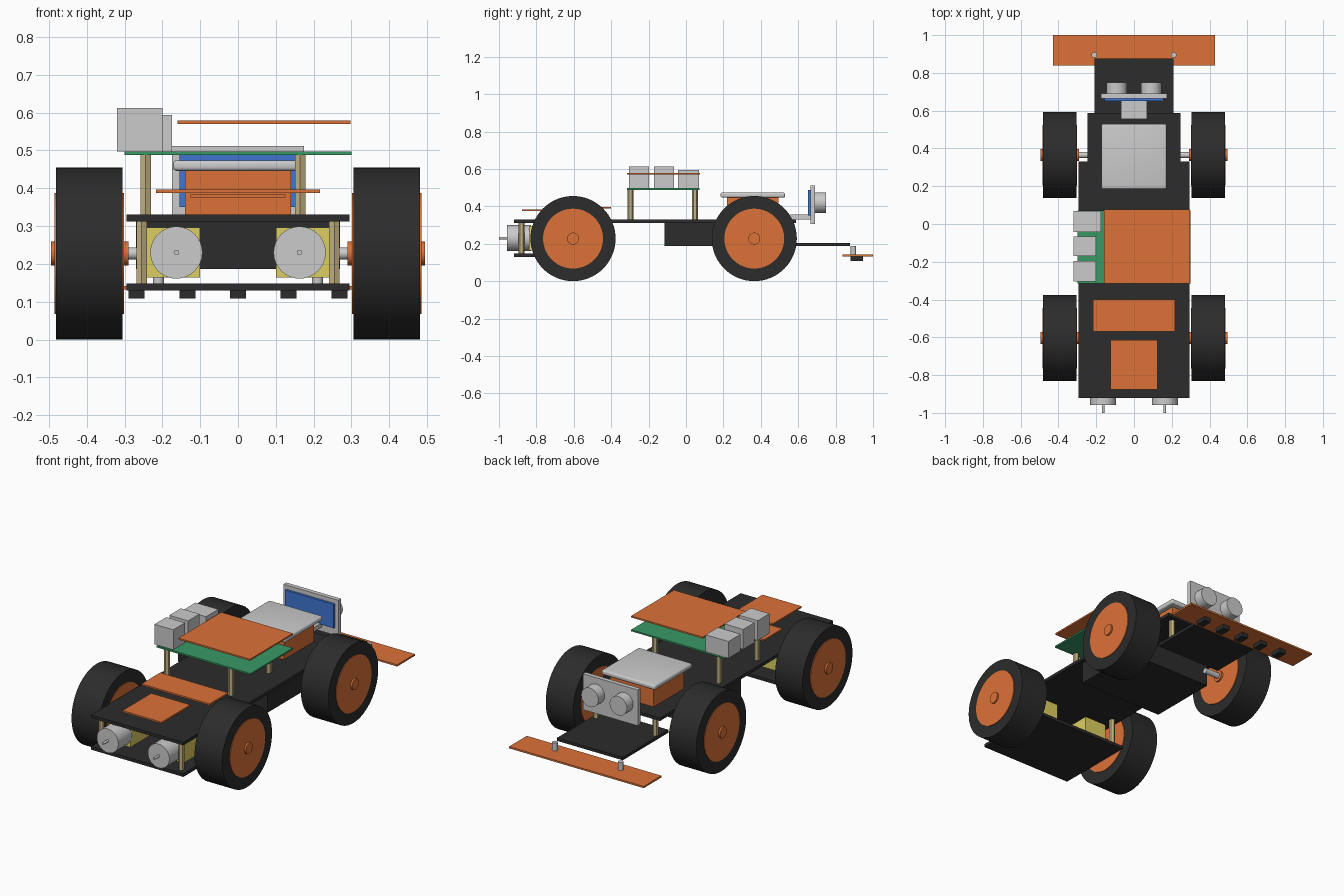
import bpy, bmesh, math
from mathutils import Matrix, Vector

if "Cube" in bpy.data.objects:
    bpy.data.objects.remove(bpy.data.objects["Cube"])


def material(name, rgb):
    m = bpy.data.materials.new(name)
    m.diffuse_color = (*rgb, 1)
    m.use_nodes = True
    m.node_tree.nodes["Principled BSDF"].inputs["Base Color"].default_value = m.diffuse_color
    return m


BLACK = material("black", (0.025, 0.025, 0.025))
ORANGE = material("orange", (0.72, 0.17, 0.04))
GREEN = material("green", (0.04, 0.32, 0.13))
BLUE = material("blue", (0.05, 0.18, 0.65))
YELLOW = material("yellow", (0.72, 0.62, 0.12))
BRASS = material("brass", (0.55, 0.45, 0.22))


def make_object(name, bm, mat=None, smooth=False):
    mesh = bpy.data.meshes.new(name)
    bmesh.ops.recalc_face_normals(bm, faces=bm.faces[:])
    bm.to_mesh(mesh)
    bm.free()
    ob = bpy.data.objects.new(name, mesh)
    bpy.context.collection.objects.link(ob)
    if mat:
        mesh.materials.append(mat)
    if smooth:
        bpy.ops.object.select_all(action='DESELECT')
        ob.select_set(True)
        bpy.context.view_layer.objects.active = ob
        bpy.ops.object.shade_smooth_by_angle(angle=math.radians(35))
    return ob


def box(name, x, y, z, mat=None):
    """Box from (min, max) ranges."""
    bm = bmesh.new()
    bmesh.ops.create_cube(bm, size=1)
    for v in bm.verts:
        v.co = Vector([(a + b) / 2 + c * (b - a) for (a, b), c in zip((x, y, z), v.co)])
    return make_object(name, bm, mat)


def rod(name, start, end, r, mat=None, sides=32):
    """Cylinder between two points."""
    start, end = Vector(start), Vector(end)
    d = end - start
    bm = bmesh.new()
    bmesh.ops.create_cone(bm, cap_ends=True, segments=sides, radius1=r, radius2=r, depth=d.length)
    turn = d.to_track_quat('Z', 'Y').to_matrix().to_4x4()
    bmesh.ops.transform(bm, verts=bm.verts[:], matrix=Matrix.Translation((start + end) / 2) @ turn)
    return make_object(name, bm, mat, sides > 8)


def standoff(name, x, y, z0, z1):
    return rod(name, (x, y, z0), (x, y, z1), 0.016, BRASS, 6)


# Stepped main deck
half = [(0.295, -0.92), (0.295, 0.33), (0.245, 0.33), (0.245, 0.587)]
outline = half + [(-x, y) for x, y in reversed(half)]
bm = bmesh.new()
face = bm.faces.new([bm.verts.new((x, y, 0.312)) for x, y in outline])
ext = bmesh.ops.extrude_face_region(bm, geom=[face])
bmesh.ops.translate(bm, vec=(0, 0, 0.018), verts=[v for v in ext['geom'] if isinstance(v, bmesh.types.BMVert)])
make_object("main_deck", bm, BLACK)

# Lower plates and battery
box("lower_motor_plate", (-0.295, 0.295), (-0.92, -0.45), (0.13, 0.148), BLACK)
box("battery_pack", (-0.27, 0.27), (-0.115, 0.3), (0.187, 0.312), BLACK)
box("lower_sensor_plate", (-0.21, 0.21), (0.46, 0.877), (0.187, 0.204), BLACK)

# Wheels with rims, hubs and axles
for s, side in ((-1, "left"), (1, "right")):
    for y, end in ((-0.604, "front"), (0.365, "back")):
        for part, x0, x1, r, mat in (("tyre", 0.305, 0.481, 0.2275, BLACK), ("rim", 0.301, 0.485, 0.16, ORANGE),
                                     ("hub", 0.29, 0.495, 0.032, ORANGE), ("axle", 0.2, 0.3, 0.016, None)):
            rod(f"{end}_{side}_{part}", (s * x0, y, 0.2275), (s * x1, y, 0.2275), r, mat,
                64 if part in ("tyre", "rim") else 24)

    # Drive motors
    mx = s * 0.163
    box(f"{side}_gearbox", tuple(sorted((s * 0.1, s * 0.24))), (-0.84, -0.53), (0.164, 0.296), YELLOW)
    rod(f"{side}_motor_can", (mx, -0.957, 0.23), (mx, -0.83, 0.23), 0.069)
    rod(f"{side}_motor_shaft", (mx, -1, 0.23), (mx, -0.95, 0.23), 0.007, None, 16)

    # Deck standoffs and sensor bar posts
    for y in (-0.88, -0.49):
        standoff(f"{side}_motor_standoff", s * 0.255, y, 0.148, 0.312)
    standoff(f"{side}_sensor_standoff", s * 0.19, 0.55, 0.204, 0.312)
    rod(f"{side}_bar_post", (s * 0.21, 0.895, 0.142), (s * 0.21, 0.895, 0.187), 0.015, None, 20)

    # Distance sensor eyes
    rod(f"{side}_sensor_eye", (s * 0.091, 0.685, 0.42), (s * 0.091, 0.748, 0.42), 0.055)

# Line sensor bar
box("line_sensor_bar", (-0.43, 0.43), (0.838, 1), (0.132, 0.142), ORANGE)
for i in range(-2, 3):
    x = i * 0.134
    box("line_sensor", (x - 0.021, x + 0.021), (0.88, 0.945), (0.108, 0.132), BLACK)

# Distance sensor mount
box("sensor_panel", (-0.175, 0.175), (0.665, 0.69), (0.305, 0.512))
box("sensor_board", (-0.155, 0.155), (0.652, 0.666), (0.35, 0.488), BLUE)
box("sensor_bracket", (-0.07, 0.07), (0.555, 0.668), (0.33, 0.355))

# Computer board, ports and upper board
box("computer_board", (-0.3, 0.3), (-0.315, 0.072), (0.488, 0.497), GREEN)
for x in (-0.244, 0.164):
    for y in (-0.298, 0.048):
        standoff("board_standoff", x, y, 0.33, 0.488)
for x1, y0, y1, z1 in ((-0.175, -0.042, 0.07, 0.594), (-0.2, -0.17, -0.065, 0.612), (-0.2, -0.305, -0.197, 0.612)):
    box("port_block", (-0.32, x1), (y0, y1), (0.497, z1))
box("upper_board", (-0.16, 0.297), (-0.315, 0.076), (0.57, 0.579), ORANGE)

# Floating driver boards over the motors
box("driver_board", (-0.217, 0.217), (-0.57, -0.4), (0.388, 0.397), ORANGE)
box("small_driver_board", (-0.125, 0.125), (-0.876, -0.613), (0.375, 0.384), ORANGE)

# Spinning scanner: base block with softly rounded cap
box("scanner_base", (-0.14, 0.14), (0.22, 0.495), (0.33, 0.447), ORANGE)
cap = box("scanner_cap", (-0.172, 0.172), (0.185, 0.53), (0.446, 0.474))
bev = cap.modifiers.new("soft_edges", 'BEVEL')
bev.width = 0.01
bev.segments = 4
for p in cap.data.polygons:
    p.use_smooth = True
